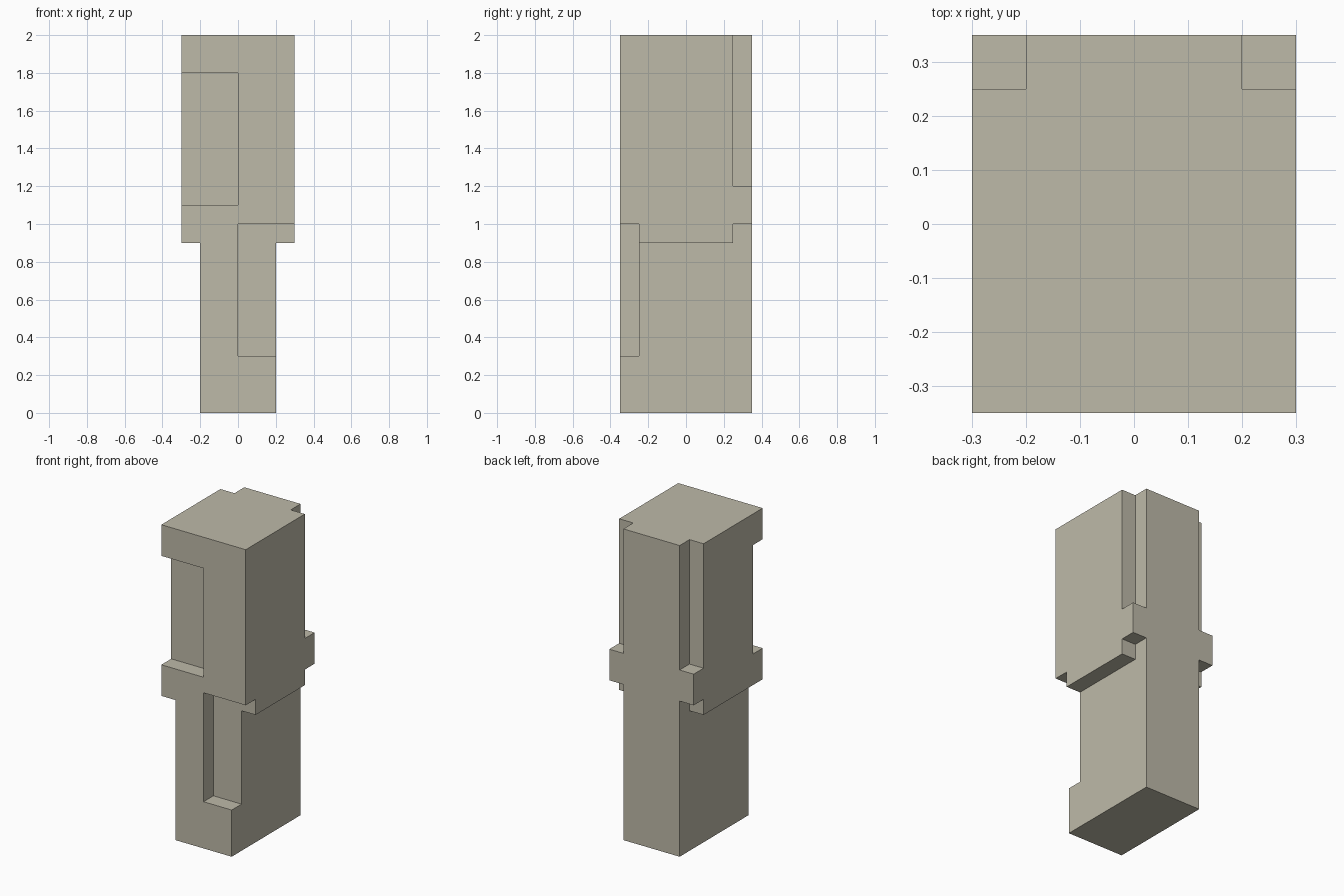
import bpy
import bmesh
from mathutils import Vector

if "Cube" in bpy.data.objects:
    bpy.data.objects.remove(bpy.data.objects["Cube"], do_unlink=True)

# Single stone colour
stone = bpy.data.materials.new("warm_grey")
stone.use_nodes = True
colour = (0.515, 0.491, 0.397, 1.0)
stone.diffuse_color = colour
stone.node_tree.nodes["Principled BSDF"].inputs["Base Color"].default_value = colour


def prism(name, profile, x0, x1):
    """Extrude a (y, z) profile along x from x0 to x1."""
    bm = bmesh.new()
    face = bm.faces.new([bm.verts.new((x0, y, z)) for y, z in profile])
    ext = bmesh.ops.extrude_face_region(bm, geom=[face])
    moved = [g for g in ext["geom"] if isinstance(g, bmesh.types.BMVert)]
    bmesh.ops.translate(bm, verts=moved, vec=Vector((x1 - x0, 0, 0)))
    bmesh.ops.recalc_face_normals(bm, faces=bm.faces)
    mesh = bpy.data.meshes.new(name)
    bm.to_mesh(mesh)
    bm.free()
    mesh.materials.append(stone)
    obj = bpy.data.objects.new(name, mesh)
    bpy.context.collection.objects.link(obj)
    return obj


def rect(y0, y1, z0, z1):
    return [(y0, z0), (y1, z0), (y1, z1), (y0, z1)]


# Full block
pillar = prism("notched_pillar", rect(-0.35, 0.35, 0, 2), -0.3, 0.3)

# Front recesses: upper one open on the -x side, lower one open on the +x side
cutters = [
    prism("upper_recess_cutter", rect(-0.45, -0.25, 1.1, 1.8), -0.4, 0.0),
    prism("lower_recess_cutter", rect(-0.45, -0.25, 0.3, 1.0), 0.0, 0.4),
]

# Both sides: narrow lower shaft with a raised rear step, and rear corner grooves
shaft_side = [(-0.45, -0.1), (0.45, -0.1), (0.45, 1.0),
              (0.25, 1.0), (0.25, 0.9), (-0.45, 0.9)]
for s in (-1, 1):
    cutters.append(prism("shaft_side_cutter", shaft_side, 0.2 * s, 0.4 * s))
    cutters.append(prism("corner_groove_cutter", rect(0.25, 0.45, 1.2, 2.1), 0.2 * s, 0.4 * s))

# Carve the block, then discard the cutters
for cutter in cutters:
    cutter.hide_render = True
    mod = pillar.modifiers.new("carve", 'BOOLEAN')
    mod.operation = 'DIFFERENCE'
    mod.solver = 'EXACT'
    mod.object = cutter
bpy.context.view_layer.update()
depsgraph = bpy.context.evaluated_depsgraph_get()
carved = bpy.data.meshes.new_from_object(pillar.evaluated_get(depsgraph))
pillar.modifiers.clear()
pillar.data = carved
carved.name = "notched_pillar"
carved.materials.clear()
carved.materials.append(stone)
for poly in carved.polygons:
    poly.material_index = 0
    poly.use_smooth = False
for cutter in cutters:
    bpy.data.objects.remove(cutter, do_unlink=True)
